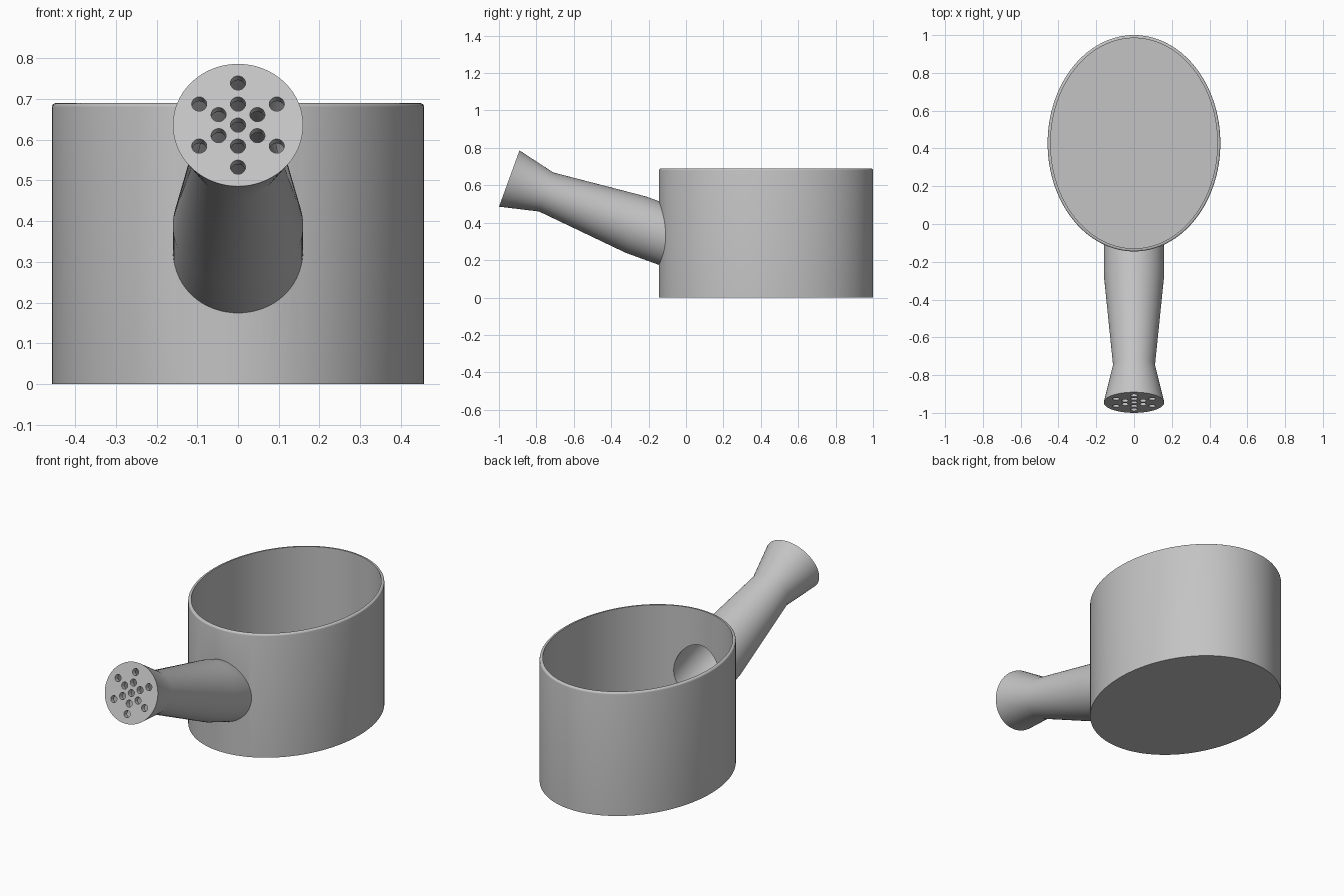
import bpy, bmesh
from math import sin, cos, pi, radians
from mathutils import Matrix

if "Cube" in bpy.data.objects:
    bpy.data.objects.remove(bpy.data.objects["Cube"])

grey = bpy.data.materials.new("plain_grey")
grey.use_nodes = True
GREY = (0.55, 0.55, 0.55, 1)
grey.diffuse_color = GREY
grey.node_tree.nodes["Principled BSDF"].inputs["Base Color"].default_value = GREY

CUP_X, CUP_Y, CUP_CENTRE, CUP_H = 0.4575, 0.5725, 0.4275, 0.69
WALL = 0.016
TILT = Matrix.Translation((0, -0.945, 0.636)) @ Matrix.Rotation(radians(-110), 4, "X")


def loft(name, rings, matrix, segments):
    """Closed solid through elliptical rings given as (radius x, radius y, height)."""
    bm = bmesh.new()
    loops = []
    for rx, ry, z in rings:
        angles = [2 * pi * i / segments for i in range(segments)]
        loops.append([bm.verts.new((rx * cos(a), ry * sin(a), z)) for a in angles])
    for low, high in zip(loops, loops[1:]):
        for i in range(segments):
            j = (i + 1) % segments
            bm.faces.new((low[i], low[j], high[j], high[i]))
    bm.faces.new(loops[0][::-1])
    bm.faces.new(loops[-1])
    bm.transform(matrix)
    mesh = bpy.data.meshes.new(name)
    bm.to_mesh(mesh)
    bm.free()
    mesh.materials.append(grey)
    obj = bpy.data.objects.new(name, mesh)
    bpy.context.collection.objects.link(obj)
    return obj


def cup_solid(name, inset, bottom, top, soften=0.0):
    """Upright oval solid, with an optional rounded top edge."""
    rings = [(CUP_X - inset, CUP_Y - inset, bottom)]
    for k in range(5 if soften else 1):
        a = k * pi / 8
        d = inset + soften * (1 - cos(a))
        rings.append((CUP_X - d, CUP_Y - d, top - soften * (1 - sin(a))))
    return loft(name, rings, Matrix.Translation((0, CUP_CENTRE, 0)), 128)


def spout_solid(name, profile):
    return loft(name, [(r, r, t) for t, r in profile], TILT, 96)


def cut(obj, cutters):
    bpy.context.view_layer.objects.active = obj
    for cutter in cutters:
        mod = obj.modifiers.new("cut", "BOOLEAN")
        mod.operation, mod.solver, mod.object = "DIFFERENCE", "EXACT", cutter
        bpy.ops.object.modifier_apply(modifier=mod.name)


# Oval cup and tapering spout, both solid at first
cup = cup_solid("cup", 0, 0, CUP_H, 0.01)
spout = spout_solid("spout", [(0, 0.16), (0.21, 0.111), (0.72, 0.16), (1.0, 0.16)])

# Hollows: cup interior, water channel, and a trim inside the cup wall
cup_hollow = cup_solid("cup_hollow", WALL, WALL, CUP_H + 0.1)
spout_trim = cup_solid("spout_trim", WALL / 2, -0.1, CUP_H + 0.1)
channel = spout_solid("channel", [(0.03, 0.138), (0.21, 0.096), (0.72, 0.145), (1.05, 0.145)])

# Sprinkler holes: a centre hole and two rings of six
spots = [(0, 0)]
for radius in (0.055, 0.11):
    for k in range(6):
        a = pi / 2 + k * pi / 3
        spots.append((radius * cos(a), radius * sin(a)))
holes = [loft("hole_cutter", [(0.0185, 0.0185, -0.03), (0.0185, 0.0185, 0.06)],
              TILT @ Matrix.Translation((x, y, 0)), 24) for x, y in spots]

cut(cup, [cup_hollow, channel])
cut(spout, [spout_trim, channel] + holes)

for helper in [cup_hollow, spout_trim, channel] + holes:
    bpy.data.objects.remove(helper)

# Smooth curved walls, crisp rims
bpy.ops.object.select_all(action="DESELECT")
for obj in (cup, spout):
    obj.select_set(True)
bpy.context.view_layer.objects.active = cup
bpy.ops.object.shade_smooth_by_angle(angle=radians(30))
